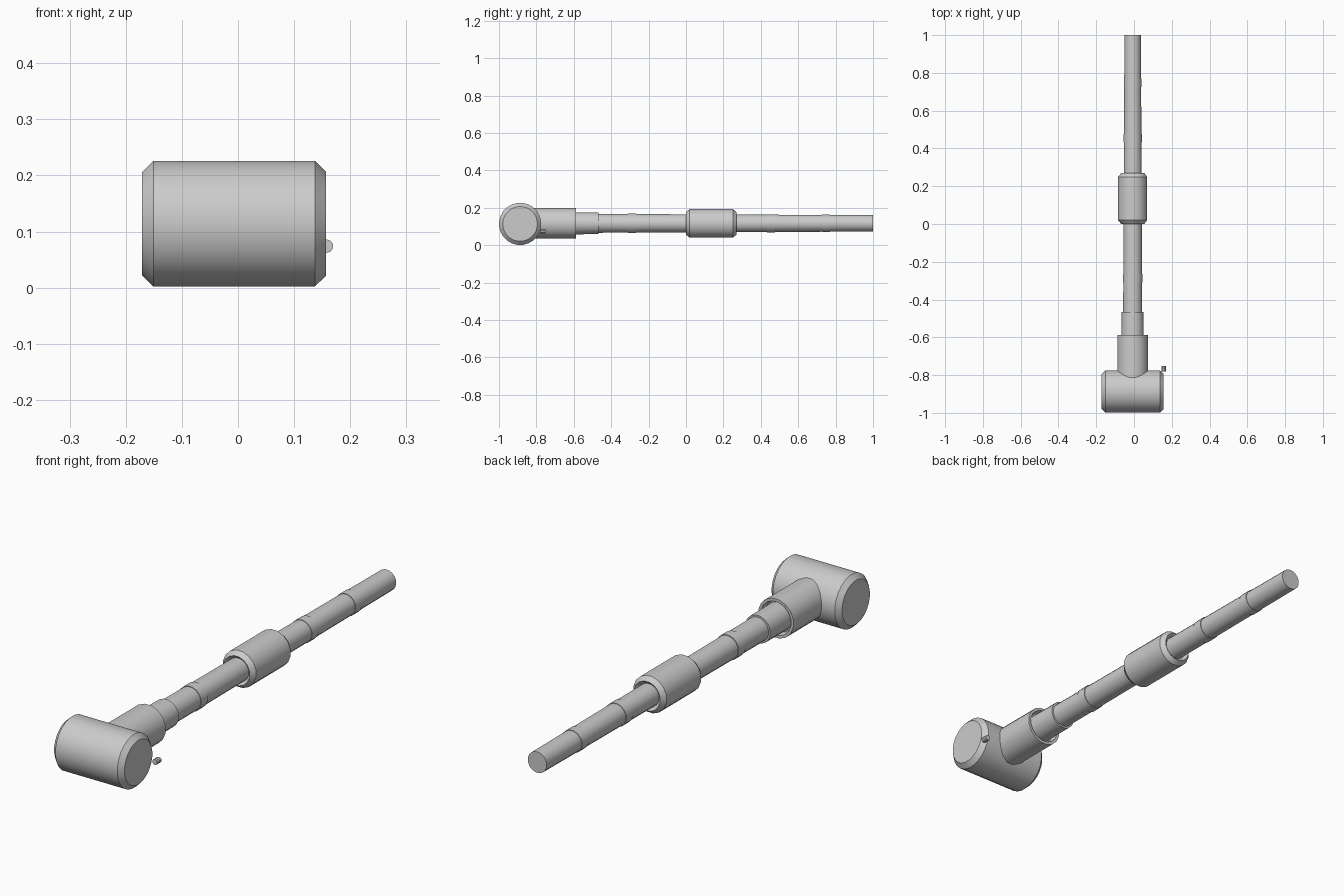
import bpy, bmesh, math
from mathutils import Vector

if "Cube" in bpy.data.objects:
    bpy.data.objects.remove(bpy.data.objects["Cube"])

CX, CZ = -0.007, 0.117


def lathe(name, profile, axis, center, sides, closed=False):
    """Spin (distance along axis, radius) points around the x or y axis."""
    bm = bmesh.new()
    rings = []
    for d, r in profile:
        ring = []
        for i in range(sides):
            a = 2 * math.pi * (i + 0.5) / sides
            u, v = r * math.cos(a), r * math.sin(a)
            p = Vector((d, u, v)) if axis == 'X' else Vector((u, d, v))
            ring.append(bm.verts.new(p))
        rings.append(ring)
    pairs = list(zip(rings, rings[1:]))
    if closed:
        pairs.append((rings[-1], rings[0]))
    else:
        bm.faces.new(rings[0])
        bm.faces.new(rings[-1])
    for a, b in pairs:
        for i in range(sides):
            j = (i + 1) % sides
            bm.faces.new((a[i], a[j], b[j], b[i]))
    bmesh.ops.recalc_face_normals(bm, faces=bm.faces)
    mesh = bpy.data.meshes.new(name)
    bm.to_mesh(mesh)
    bm.free()
    ob = bpy.data.objects.new(name, mesh)
    ob.location = center
    bpy.context.collection.objects.link(ob)
    bpy.ops.object.select_all(action='DESELECT')
    bpy.context.view_layer.objects.active = ob
    ob.select_set(True)
    bpy.ops.object.shade_smooth_by_angle(angle=math.radians(32))
    return ob


axis_pos = (CX, 0, CZ)

# Hammer head with chamfered ends
lathe("head", [(-0.164, 0.093), (-0.144, 0.113), (0.144, 0.113), (0.164, 0.093)],
      'X', (CX, -0.887, 0.114), 24)

# Socket joining head and handle, with a recessed end
lathe("socket", [(-0.86, 0.083), (-0.588, 0.083), (-0.588, 0.071), (-0.61, 0.065)],
      'Y', axis_pos, 16)

# Collar and tapered handle
lathe("collar", [(-0.65, 0.06), (-0.467, 0.059)], 'Y', axis_pos, 16)
lathe("handle", [(-0.6, 0.052), (1.0, 0.0445)], 'Y', axis_pos, 16)

# Thin bands around the handle
for i, (y, r) in enumerate([(-0.288, 0.0535), (0.455, 0.0495), (0.748, 0.048)]):
    lathe(f"band_{i + 1}", [(y - 0.022, r), (y + 0.022, r)], 'Y', axis_pos, 16)

# Sleeve grip with chamfered, recessed ends
lathe("grip", [(0.0, 0.062), (0.02, 0.078), (0.25, 0.078), (0.27, 0.062),
               (0.255, 0.046), (0.015, 0.046)], 'Y', axis_pos, 16, closed=True)

# Small pin beside the head
lathe("pin", [(-0.78, 0.012), (-0.752, 0.012)], 'Y', (0.158, 0, 0.074), 10)
